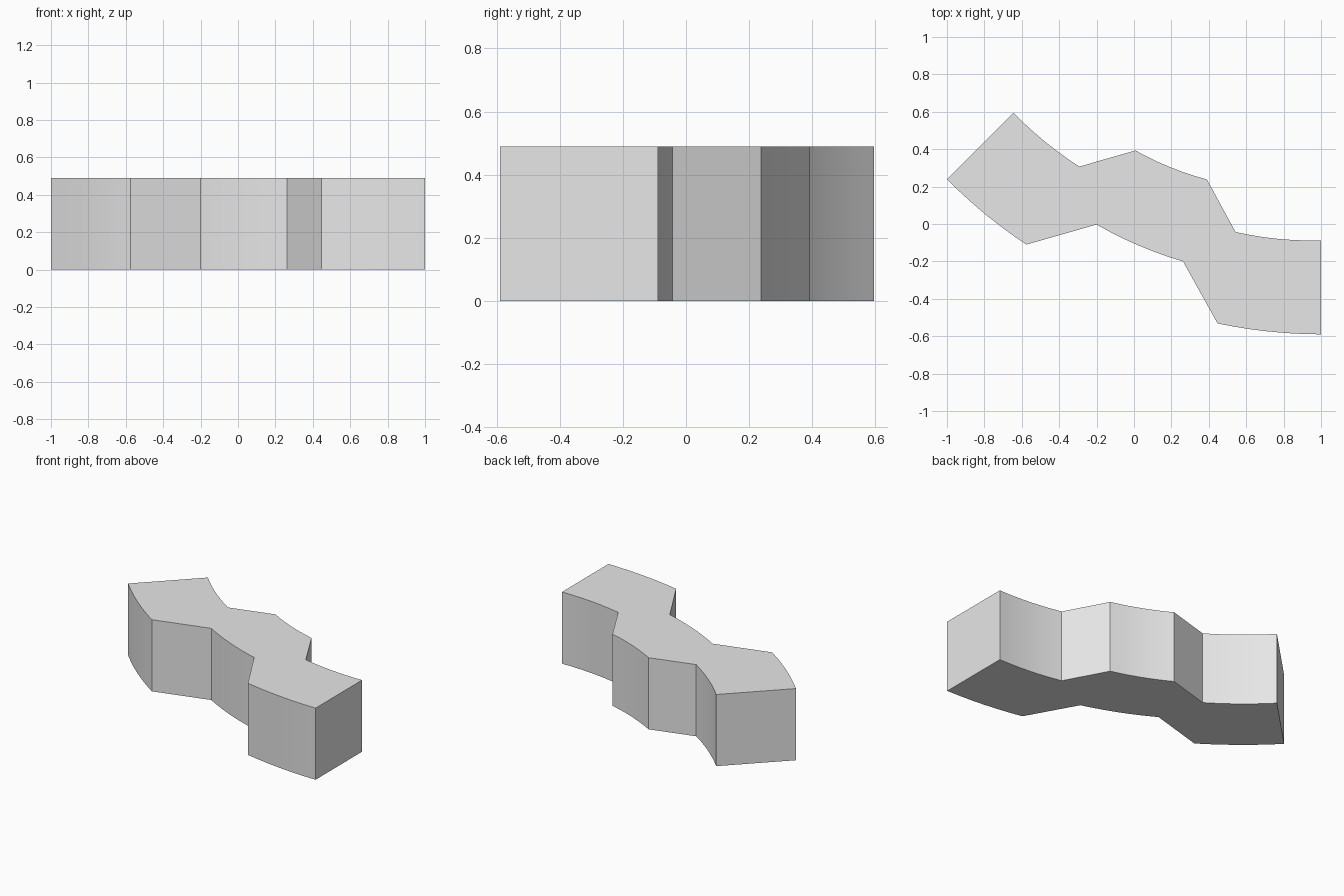
import bpy
import bmesh
import math
from mathutils import Vector

cube = bpy.data.objects.get("Cube")
if cube:
    bpy.data.objects.remove(cube, do_unlink=True)

HEIGHT = 0.49
STEPS = 6

grey = bpy.data.materials.new("light_grey")
grey.use_nodes = True
colour = (0.8, 0.8, 0.8, 1)
grey.diffuse_color = colour
grey.node_tree.nodes["Principled BSDF"].inputs["Base Color"].default_value = colour

# Outline corners, each with the sideways sag of the wall that follows it
corners = [
    ((-1.0, 0.24), -0.015),    # right end, front corner
    ((-0.575, -0.11), 0),
    ((-0.2, -0.003), -0.015),
    ((0.262, -0.2), 0),
    ((0.447, -0.532), -0.014),
    ((1.0, -0.59), 0),         # left end
    ((1.0, -0.088), 0.014),
    ((0.543, -0.043), 0),
    ((0.39, 0.238), 0.013),
    ((0.008, 0.393), 0),
    ((-0.292, 0.307), 0.013),
    ((-0.645, 0.595), 0),      # right end, back corner
]


def wall(a, b, sag):
    """Points from a up to (not including) b, bowed by sag."""
    a, b = Vector(a), Vector(b)
    side = Vector((b.y - a.y, a.x - b.x)).normalized()
    count = STEPS if sag else 1
    # A negative sag bows outward on the front, a positive one inward on the back
    for i in range(count):
        t = i / count
        yield a.lerp(b, t) - side * sag * 4 * t * (1 - t)


outline = []
for i, (point, sag) in enumerate(corners):
    outline += wall(point, corners[(i + 1) % len(corners)][0], sag)

# Winding block: the outline raised to full height
bm = bmesh.new()
base = bm.faces.new([bm.verts.new((p.x, p.y, 0)) for p in outline])
raised = bmesh.ops.extrude_face_region(bm, geom=[base], use_keep_orig=True)
for v in raised["geom"]:
    if isinstance(v, bmesh.types.BMVert):
        v.co.z = HEIGHT
bmesh.ops.recalc_face_normals(bm, faces=bm.faces[:])
mesh = bpy.data.meshes.new("winding_block")
bm.to_mesh(mesh)
bm.free()
mesh.materials.append(grey)

block = bpy.data.objects.new("winding_block", mesh)
bpy.context.collection.objects.link(block)
bpy.ops.object.select_all(action="DESELECT")
block.select_set(True)
bpy.context.view_layer.objects.active = block
bpy.ops.object.shade_smooth_by_angle(angle=math.radians(25))
